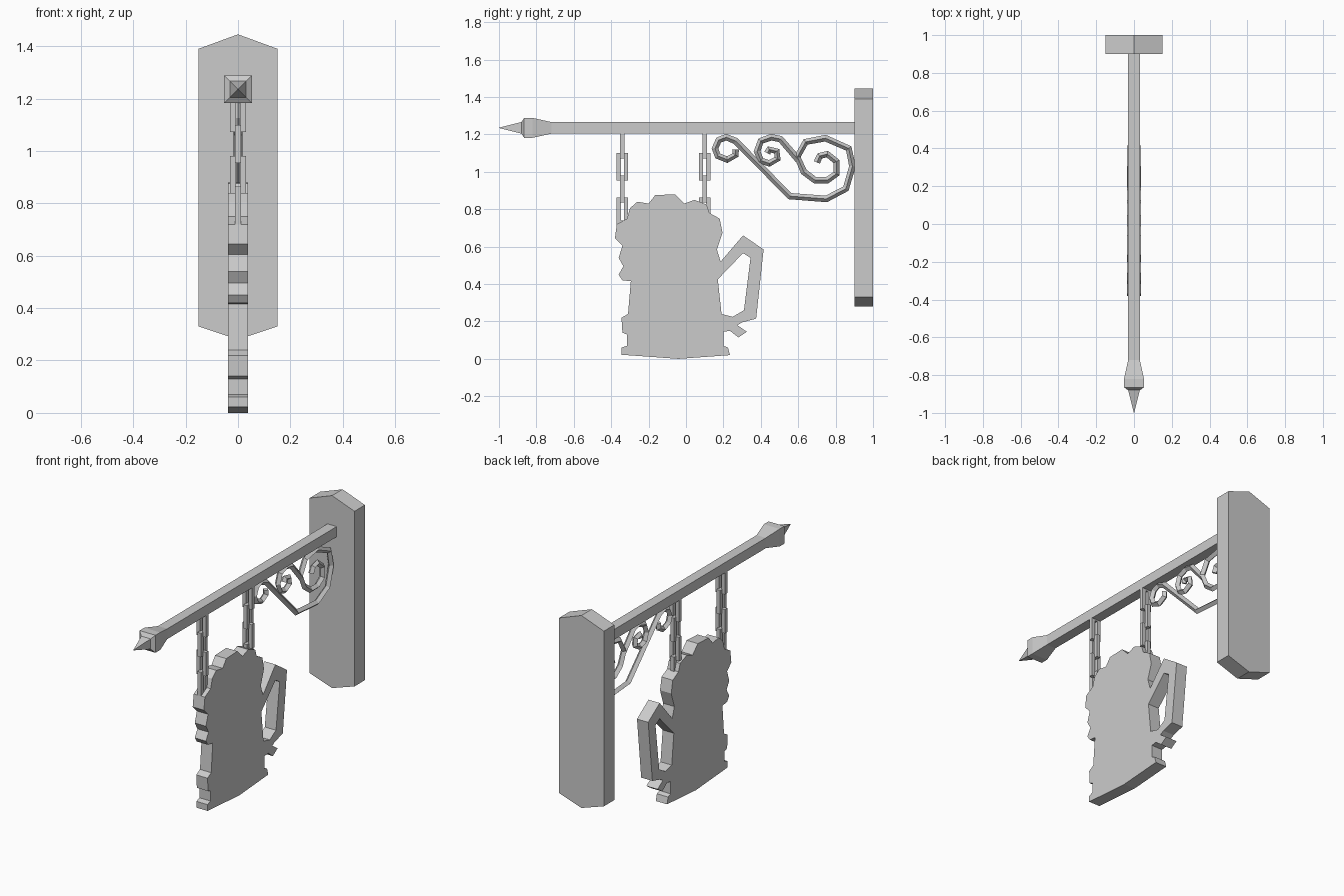
import bpy
import bmesh
from mathutils import Matrix, Vector

if "Cube" in bpy.data.objects:
    bpy.data.objects.remove(bpy.data.objects["Cube"], do_unlink=True)

grey = bpy.data.materials.new("plain grey")
grey.use_nodes = True
GREY = (0.6, 0.6, 0.6, 1)
grey.diffuse_color = GREY
grey.node_tree.nodes["Principled BSDF"].inputs["Base Color"].default_value = GREY

# Drawing planes: side (drawn in y, z) and front (drawn in x, z)
SIDE = Matrix(((0, 0, 1, 0), (1, 0, 0, 0), (0, 1, 0, 0), (0, 0, 0, 1)))
FRONT = Matrix(((1, 0, 0, 0), (0, 0, -1, 0), (0, 1, 0, 0), (0, 0, 0, 1)))


def add_object(name, mesh):
    mesh.materials.clear()
    mesh.materials.append(grey)
    obj = bpy.data.objects.new(name, mesh)
    bpy.context.collection.objects.link(obj)
    return obj


def curve_mesh(name, outlines, plane, closed, **settings):
    """Turn straight-sided outlines into a mesh lying in the given plane."""
    curve = bpy.data.curves.new(name, "CURVE")
    curve.dimensions = "2D" if closed else "3D"
    for outline in outlines:
        spline = curve.splines.new("POLY")
        spline.points.add(len(outline) - 1)
        for point, (u, v) in zip(spline.points, outline):
            point.co = (u, v, 0, 1)
        spline.use_cyclic_u = closed
    for key, value in settings.items():
        setattr(curve, key, value)
    helper = bpy.data.objects.new(name + " helper", curve)
    bpy.context.collection.objects.link(helper)
    bpy.context.view_layer.update()
    graph = bpy.context.evaluated_depsgraph_get()
    mesh = bpy.data.meshes.new_from_object(helper.evaluated_get(graph))
    bpy.data.objects.remove(helper, do_unlink=True)
    mesh.transform(plane)
    bm = bmesh.new()
    bm.from_mesh(mesh)
    bmesh.ops.remove_doubles(bm, verts=bm.verts, dist=0.0002)
    bmesh.ops.recalc_face_normals(bm, faces=bm.faces)
    for face in bm.faces:
        face.smooth = False
    bm.to_mesh(mesh)
    bm.free()
    return add_object(name, mesh)


def slab(name, outlines, plane, thickness):
    return curve_mesh(name, outlines, plane, True,
                      fill_mode="BOTH", extrude=thickness / 2)


def scroll(name, path):
    return curve_mesh(name, [path], SIDE, False, fill_mode="FULL",
                      bevel_depth=0.018, bevel_resolution=0, use_fill_caps=True)


def square_loft(name, sections, height):
    """Join square sections (y, half width) along the beam."""
    bm = bmesh.new()
    rings = []
    for y, half in sections:
        corners = ((-1, -1), (1, -1), (1, 1), (-1, 1))
        rings.append([bm.verts.new((half * a, y, height + half * b))
                      for a, b in corners])
    for near, far in zip(rings, rings[1:]):
        for i in range(4):
            j = (i + 1) % 4
            bm.faces.new((near[i], near[j], far[j], far[i]))
    bm.faces.new(rings[0])
    bm.faces.new(rings[-1])
    bmesh.ops.recalc_face_normals(bm, faces=bm.faces)
    mesh = bpy.data.meshes.new(name)
    bm.to_mesh(mesh)
    bm.free()
    return add_object(name, mesh)


def rectangle(width, height):
    w, h = width / 2, height / 2
    return [(-w, -h), (w, -h), (w, h), (-w, h)]


# Wall plate with pointed ends
plate = slab("wall_plate", [[(-.15, .33), (0, .28), (.15, .33),
                             (.15, 1.39), (0, 1.445), (-.15, 1.39)]], FRONT, 0.1)
plate.location.y = 0.95

# Beam and its spear-shaped finial
BEAM_Z = 1.235
square_loft("beam", [(.9, .031), (-.72, .031)], BEAM_Z)
square_loft("finial", [(-.72, .031), (-.82, .053), (-.865, .053),
                       (-.88, .031), (-1, .001)], BEAM_Z)

# Chains: links alternate between facing the front and the side
LINK = [rectangle(.062, .145), rectangle(.016, .1)]
for chain, y in (("front", -.34), ("rear", .1)):
    for i in range(4):
        link = slab(f"{chain}_chain_link_{i + 1}", LINK,
                    SIDE if i % 2 else FRONT, .024)
        link.location = Vector((0, y, 1.145 - i * .118))

# Scrollwork brace under the beam
scroll("large_scroll", [
    (.265, 1.12), (.265, 1.09), (.22, 1.065), (.17, 1.085), (.155, 1.125),
    (.175, 1.17), (.215, 1.185), (.265, 1.165), (.555, .87), (.75, .855),
    (.855, .91), (.89, 1.03), (.87, 1.125), (.745, 1.18), (.64, 1.16),
    (.595, 1.08), (.63, 1), (.69, .955), (.755, .955), (.805, .99),
    (.805, 1.055), (.755, 1.095), (.715, 1.085), (.7, 1.05)])
scroll("small_scroll", [
    (.6, 1.065), (.505, 1.175), (.455, 1.185), (.4, 1.165), (.38, 1.11),
    (.4, 1.06), (.445, 1.045), (.49, 1.07), (.485, 1.11), (.445, 1.12),
    (.435, 1.1)])

# Hanging sign: foaming mug silhouette with an open handle
base = [(-.345, .022), (-.04, 0), (.235, .02), (.225, .06), (.2, .07), (.2, .145)]
handle = [(.235, .15), (.28, .115), (.325, .145), (.275, .18), (.3, .195),
          (.375, .215), (.415, .585), (.305, .66), (.185, .52)]
foam = [(.165, .585), (.195, .675), (.18, .75), (.125, .78), (.11, .825),
        (.045, .85), (-.01, .83), (-.06, .88), (-.165, .875), (-.2, .83),
        (-.26, .84), (-.3, .805), (-.315, .75), (-.37, .72), (-.38, .645),
        (-.34, .605), (-.36, .54), (-.335, .495), (-.36, .45), (-.34, .42)]
side = [(-.295, .415), (-.31, .24), (-.345, .22), (-.34, .14), (-.315, .13),
        (-.315, .07), (-.345, .06)]
handle_hole = [(.17, .425), (.305, .565), (.345, .54), (.31, .26),
               (.25, .225), (.19, .24)]
slab("mug_sign", [base + handle + foam + side, handle_hole], SIDE, .075)
